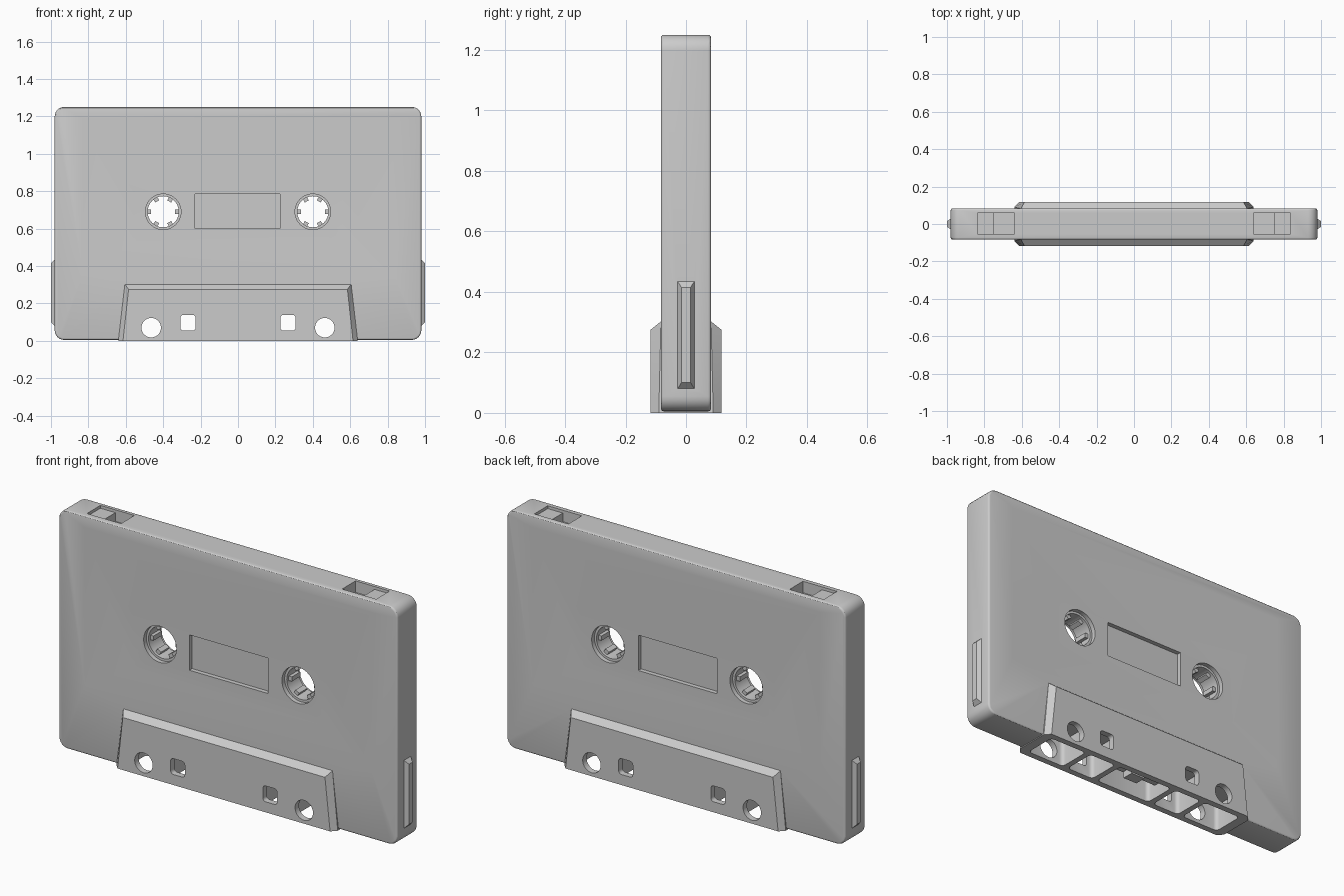
import bpy, bmesh, math
from mathutils import Matrix, Vector

if "Cube" in bpy.data.objects:
    bpy.data.objects.remove(bpy.data.objects["Cube"])


def make(name, bm):
    bmesh.ops.recalc_face_normals(bm, faces=bm.faces)
    me = bpy.data.meshes.new(name)
    bm.to_mesh(me)
    bm.free()
    ob = bpy.data.objects.new(name, me)
    bpy.context.collection.objects.link(ob)
    return ob


def box_bm(x0, x1, y0, y1, z0, z1):
    bm = bmesh.new()
    bmesh.ops.create_cube(bm, size=1)
    for v in bm.verts:
        v.co = Vector(((x0 + x1) / 2 + v.co.x * (x1 - x0),
                       (y0 + y1) / 2 + v.co.y * (y1 - y0),
                       (z0 + z1) / 2 + v.co.z * (z1 - z0)))
    return bm


def along(bm, axis):
    """Edges parallel to one axis."""
    out = []
    for e in bm.edges:
        d = e.verts[1].co - e.verts[0].co
        if abs(d[axis]) > 0.99 * d.length:
            out.append(e)
    return out


def block(name, x0, x1, y0, y1, z0, z1, r=0, axis=1, seg=4):
    bm = box_bm(x0, x1, y0, y1, z0, z1)
    if r:
        bmesh.ops.bevel(bm, geom=along(bm, axis), offset=r, segments=seg,
                        affect='EDGES', profile=0.5)
    return make(name, bm)


def hull(name, pts):
    bm = bmesh.new()
    for p in pts:
        bm.verts.new(p)
    bmesh.ops.convex_hull(bm, input=bm.verts)
    bmesh.ops.dissolve_limit(bm, angle_limit=0.002, verts=bm.verts, edges=bm.edges)
    return make(name, bm)


def rod(name, x, z, r, n=40):
    bm = bmesh.new()
    m = Matrix.Translation((x, 0, z)) @ Matrix.Rotation(math.pi / 2, 4, 'X')
    bmesh.ops.create_cone(bm, cap_ends=True, segments=n, radius1=r, radius2=r,
                          depth=0.5, matrix=m)
    return make(name, bm)


def boolean(target, tool, op):
    m = target.modifiers.new("bool", 'BOOLEAN')
    m.operation, m.object, m.solver = op, tool, 'EXACT'
    bpy.context.view_layer.objects.active = target
    bpy.ops.object.modifier_apply(modifier=m.name)
    bpy.data.objects.remove(tool)


def smooth(ob, angle=30):
    bpy.ops.object.select_all(action='DESELECT')
    ob.select_set(True)
    bpy.context.view_layer.objects.active = ob
    bpy.ops.object.shade_smooth_by_angle(angle=math.radians(angle))


# Shell: slab with round corners and softened rims
T = 0.083
bm = box_bm(-0.98, 0.98, -T, T, 0.005, 1.25)
bmesh.ops.bevel(bm, geom=along(bm, 1), offset=0.05, segments=6, affect='EDGES', profile=0.5)
rim = [e for e in bm.edges if abs(abs(e.verts[0].co.y) - T) < 1e-5
       and abs(e.verts[0].co.y - e.verts[1].co.y) < 1e-5]
bmesh.ops.bevel(bm, geom=rim, offset=0.01, segments=3, affect='EDGES', profile=0.5)
shell = make("shell", bm)

# Shallow dished label area on both faces
for s in (-1, 1):
    pts = []
    for x in (-1, 1):
        for z0, z1 in ((0.36, 0.52), (1.19, 0.8)):
            pts += [(x * 0.83, s * T, z0), (x * 0.83, s * (T + 0.03), z0),
                    (x * 0.56, s * (T - 0.01), z1)]
    boolean(shell, hull("label_cutter", pts), 'DIFFERENCE')

# Thick head section along the bottom
pts = []
for x in (-1, 1):
    for y in (-1, 1):
        pts += [(x * 0.64, y * 0.09, 0), (x * 0.605, y * T, 0.302),
                (x * 0.615, y * 0.117, 0), (x * 0.585, y * 0.117, 0.275)]
boolean(shell, hull("head_section", pts), 'UNION')

# Grip ribs on both ends
for s in (-1, 1):
    pts = []
    for y in (-1, 1):
        pts += [(s * 0.95, y * 0.028, 0.08), (s * 0.98, y * 0.028, 0.08),
                (s * 1.0, y * 0.015, 0.1), (s * 1.0, y * 0.015, 0.415),
                (s * 0.98, y * 0.028, 0.435), (s * 0.95, y * 0.028, 0.435)]
    boolean(shell, hull("grip_rib", pts), 'UNION')

# Window recesses, front and back
for s in (-1, 1):
    ya, yb = sorted((s * 0.05, s * 0.2))
    boolean(shell, block("window_cutter", -0.23, 0.225, ya, yb, 0.6, 0.785), 'DIFFERENCE')

# Openings in the bottom edge
boolean(shell, block("mid_opening", -0.16, 0.16, -0.085, 0.085, -0.1, 0.14, 0.02, 2), 'DIFFERENCE')
for s in (-1, 1):
    for a, b, h in ((0.19, 0.345, 0.155), (0.375, 0.59, 0.14)):
        xa, xb = sorted((s * a, s * b))
        boolean(shell, block("side_opening", xa, xb, -0.085, 0.085, -0.1, h, 0.02, 2), 'DIFFERENCE')

# Through holes and top tabs, mirrored
for s in (-1, 1):
    boolean(shell, rod("reel_cutter", s * 0.4, 0.69, 0.095, 48), 'DIFFERENCE')
    boolean(shell, rod("round_hole", s * 0.464, 0.07, 0.052), 'DIFFERENCE')
    c = s * 0.267
    boolean(shell, block("square_hole", c - 0.041, c + 0.041, -0.3, 0.3, 0.055, 0.138, 0.016),
            'DIFFERENCE')
    xa, xb = sorted((s * 0.64, s * 0.75))
    boolean(shell, block("notch", xa, xb, -0.053, 0.058, 1.19, 1.4), 'DIFFERENCE')
    xa, xb = sorted((s * 0.7499, s * 0.837))
    boolean(shell, block("tab_recess", xa, xb, -0.053, 0.058, 1.235, 1.4), 'DIFFERENCE')
smooth(shell)

# Reel hubs: ring with six inward teeth
for s, side in ((-1, "left"), (1, "right")):
    bm = bmesh.new()
    prof = [bm.verts.new((r, y, 0)) for r, y in
            ((0.0955, -0.05), (0.083, -0.05), (0.083, 0.05), (0.0955, 0.05))]
    edges = [bm.edges.new((prof[i], prof[(i + 1) % 4])) for i in range(4)]
    bmesh.ops.spin(bm, geom=prof + edges, cent=(0, 0, 0), axis=(0, 1, 0),
                   angle=2 * math.pi, steps=48)
    bmesh.ops.remove_doubles(bm, verts=bm.verts, dist=1e-4)
    for k in range(6):
        m = (Matrix.Rotation(k * math.pi / 3, 4, 'Y') @ Matrix.Translation((0.075, 0, 0))
             @ Matrix.Diagonal((0.022, 0.07, 0.024, 1)))
        bmesh.ops.create_cube(bm, size=1, matrix=m)
    hub = make("reel_hub_" + side, bm)
    hub.location = (s * 0.4, 0, 0.69)
    smooth(hub)

# Pressure pad and its spring strip in the middle opening
block("spring_strip", -0.16, 0.16, -0.035, 0.035, 0.07, 0.078)
block("pressure_pad", -0.04, 0.04, -0.03, 0.03, 0.035, 0.07)
